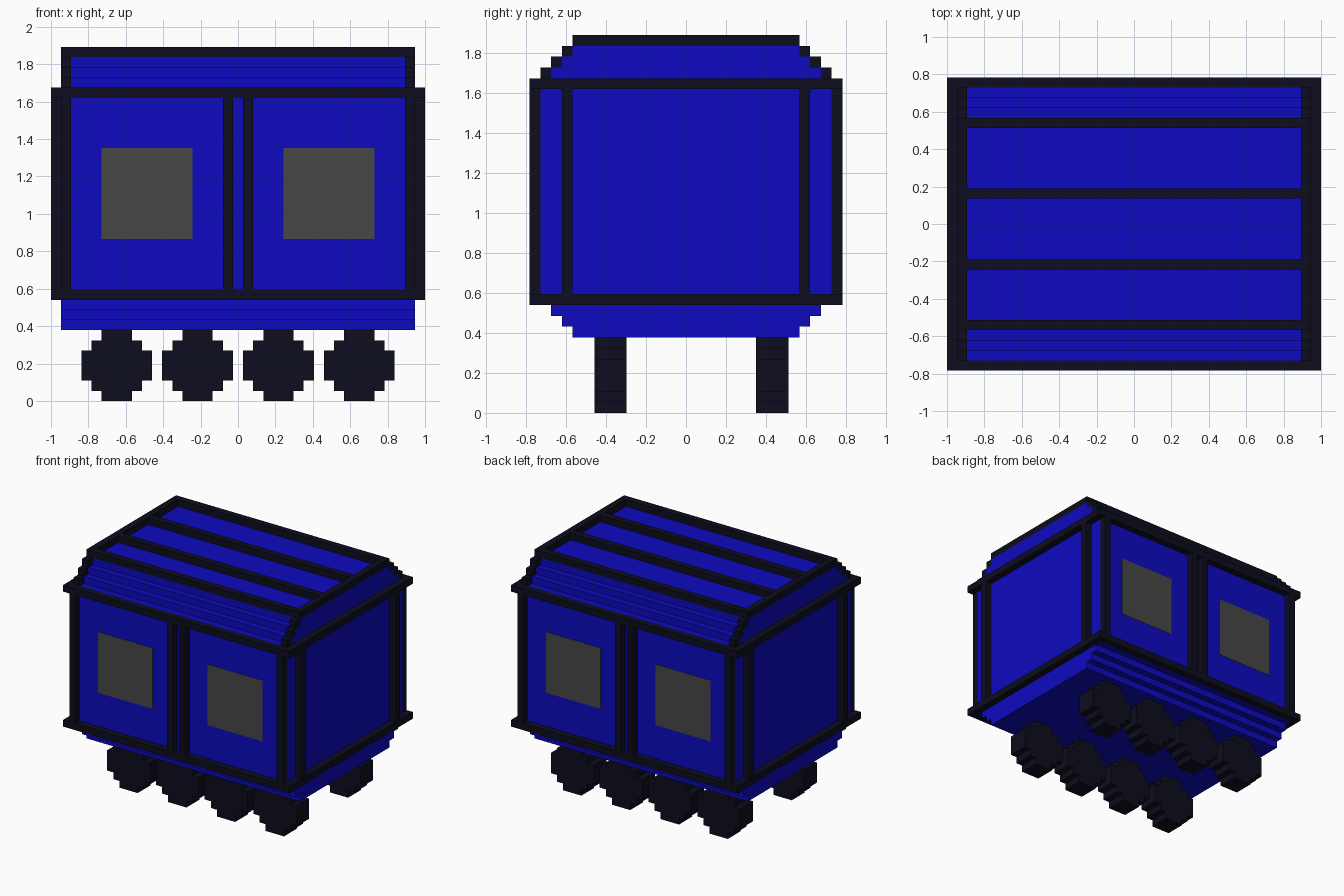
import bpy
import bmesh

V = 2 / 37  # size of one block

cube = bpy.data.objects.get("Cube")
if cube:
    bpy.data.objects.remove(cube, do_unlink=True)


def material(name, rgb):
    m = bpy.data.materials.new(name)
    m.use_nodes = True
    m.diffuse_color = (*rgb, 1)
    m.node_tree.nodes["Principled BSDF"].inputs["Base Color"].default_value = (*rgb, 1)
    return m


BLUE = material("deep blue", (0.004, 0.003, 0.52))
BLACK = material("blue black", (0.004, 0.004, 0.013))
GREY = material("window grey", (0.063, 0.063, 0.063))


def finish(name, bm, mat):
    bmesh.ops.recalc_face_normals(bm, faces=bm.faces)
    mesh = bpy.data.meshes.new(name)
    bm.to_mesh(mesh)
    bm.free()
    mesh.materials.append(mat)
    obj = bpy.data.objects.new(name, mesh)
    bpy.context.collection.objects.link(obj)
    return obj


def boxes(name, mat, spans):
    """One object from boxes given as (x0, x1, y0, y1, z0, z1) in blocks."""
    bm = bmesh.new()
    for x0, x1, y0, y1, z0, z1 in spans:
        verts = bmesh.ops.create_cube(bm, size=1)["verts"]
        for v in verts:
            v.co.x = V * (x0 if v.co.x < 0 else x1)
            v.co.y = V * (y0 if v.co.y < 0 else y1)
            v.co.z = V * (z0 if v.co.z < 0 else z1)
    return finish(name, bm, mat)


def stepped(name, mat, layers, axis, start, end):
    """Extrude a symmetric stack of (half width, z0, z1) along x or y."""
    half = [(w, z) for w, z0, z1 in layers for z in (z0, z1)]
    outline = half + [(-w, z) for w, z in reversed(half)]
    bm = bmesh.new()
    verts = [bm.verts.new((start * V, w * V, z * V) if axis == "x"
                          else (w * V, start * V, z * V)) for w, z in outline]
    face = bm.faces.new(verts)
    new = bmesh.ops.extrude_face_region(bm, geom=[face])["geom"]
    move = (end - start) * V
    bmesh.ops.translate(bm, verts=[g for g in new if isinstance(g, bmesh.types.BMVert)],
                        vec=(move, 0, 0) if axis == "x" else (0, move, 0))
    return finish(name, bm, mat)


# Body: stepped underside, walls and stepped roof in one extrusion
stepped("body", BLUE, [(10.5, 7, 8), (11.5, 8, 9), (12.5, 9, 10), (13.5, 10, 31),
                       (12.5, 31, 32), (11.5, 32, 33), (10.5, 33, 34)], "x", -17.5, 17.5)

# Rims around the bottom and top of the walls
for name, z in (("lower_rim", 10), ("upper_rim", 30)):
    spans = []
    for s in (-1, 1):
        spans.append((-18.5, 18.5, *sorted((s * 13.5, s * 14.5)), z, z + 1))
        spans.append((*sorted((s * 17.5, s * 18.5)), -13.5, 13.5, z, z + 1))
    boxes(name, BLACK, spans)

# Posts on the long sides and on the ends
for s, side in ((-1, "front"), (1, "back")):
    y = sorted((s * 13.5, s * 14.5))
    boxes(side + "_posts", BLACK, [(x, x + 1, *y, 11, 30) for x in (-17.5, -1.5, 0.5, 16.5)])
for s, side in ((-1, "right"), (1, "left")):
    x = sorted((s * 17.5, s * 18.5))
    boxes(side + "_end_posts", BLACK, [(*x, y, y + 1, 11, 30) for y in (-11.5, 10.5)])

# Roof arches at both ends, stepping up to a flat top bar
for s, side in ((-1, "right"), (1, "left")):
    x = sorted((s * 16.5, s * 17.5))
    spans = [(*x, -10.5, 10.5, 34, 35)]
    for i in range(3):
        for t in (-1, 1):
            spans.append((*x, *sorted((t * (12.5 - i), t * (13.5 - i))), 31 + i, 32 + i))
    boxes(side + "_roof_arch", BLACK, spans)

# Long bars along the roof
boxes("roof_bars", BLACK, [(-16.5, 16.5, y, y + 1, 34, 35) for y in (-10.5, -4.5, 2.5, 9.5)])

# Window plates on both long sides
for s, side in ((-1, "front"), (1, "back")):
    y = sorted((s * 13.4, s * 13.55))
    boxes(side + "_windows", GREY, [(x, x + 9, *y, 16, 25) for x in (-13.5, 4.5)])

# Blocky wheels, four on each side
for side, y in (("front", -8.5), ("back", 6.5)):
    for n in range(4):
        wheel = stepped(f"{side}_wheel_{n + 1}", BLACK,
                        [(1.5, 0, 1), (2.5, 1, 2), (3.5, 2, 5), (2.5, 5, 6), (1.5, 6, 7)],
                        "y", y, y + 3)
        wheel.location.x = (n * 8 - 12) * V
